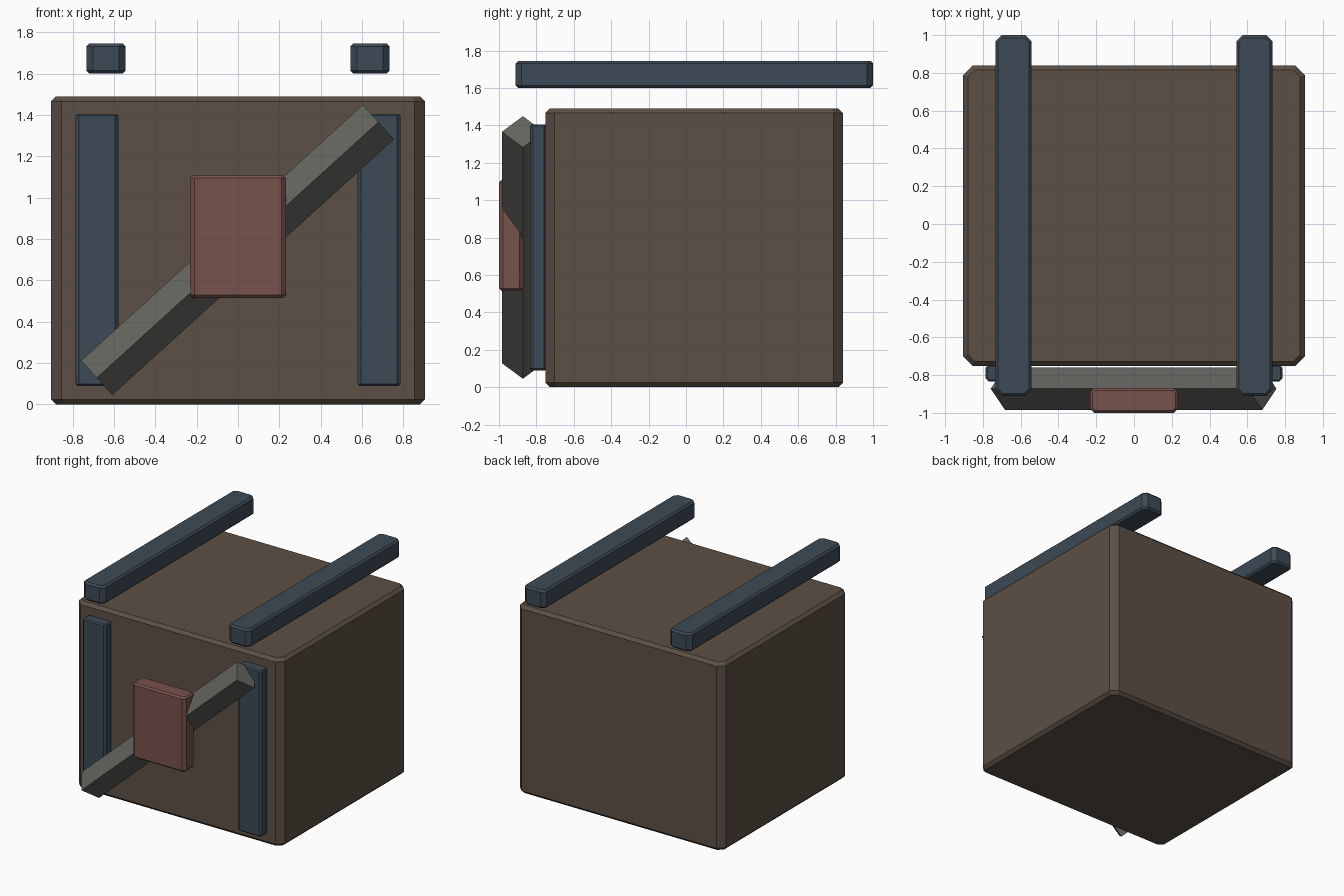
import bpy, bmesh
from math import atan2, sqrt
from mathutils import Matrix

if "Cube" in bpy.data.objects:
    bpy.data.objects.remove(bpy.data.objects["Cube"])


def material(name, rgb):
    m = bpy.data.materials.new(name)
    m.diffuse_color = (*rgb, 1)
    m.use_nodes = True
    m.node_tree.nodes["Principled BSDF"].inputs["Base Color"].default_value = m.diffuse_color
    return m


BROWN = material("brown", (0.107, 0.079, 0.060))
BLUE = material("slate_blue", (0.047, 0.068, 0.092))
GREY = material("metal_grey", (0.125, 0.130, 0.112))
RED = material("dull_red", (0.187, 0.084, 0.073))


def finish(bm, name, mat):
    bmesh.ops.recalc_face_normals(bm, faces=bm.faces)
    me = bpy.data.meshes.new(name)
    bm.to_mesh(me)
    bm.free()
    me.materials.append(mat)
    ob = bpy.data.objects.new(name, me)
    bpy.context.collection.objects.link(ob)
    return ob


def outline(x0, x1, y0, y1, c):
    """Rectangle with its four corners cut by c."""
    return [(x0 + c, y0), (x1 - c, y0), (x1, y0 + c), (x1, y1 - c),
            (x1 - c, y1), (x0 + c, y1), (x0, y1 - c), (x0, y0 + c)]


def chamfer_box(name, x, y, z, c, e, mat):
    """Box with upright edges cut by c and top and bottom rims cut by e."""
    bm = bmesh.new()
    rings = []
    for inset, h in ((e, z[0]), (0, z[0] + e), (0, z[1] - e), (e, z[1])):
        pts = outline(x[0] + inset, x[1] - inset, y[0] + inset, y[1] - inset,
                      c - inset * (2 - sqrt(2)))
        rings.append([bm.verts.new((*p, h)) for p in pts])
    for lo, hi in zip(rings, rings[1:]):
        for i in range(8):
            j = (i + 1) % 8
            bm.faces.new((lo[i], lo[j], hi[j], hi[i]))
    bm.faces.new(rings[0])
    bm.faces.new(rings[-1])
    return finish(bm, name, mat)


# Main body
chamfer_box("crate_body", (-0.904, 0.904), (-0.752, 0.839), (0, 1.49), 0.05, 0.024, BROWN)

# Front posts and floating top rails, one per side
for side, s in (("left", -1), ("right", 1)):
    px, rx = s * 0.682, s * 0.638
    chamfer_box(side + "_front_post", (px - 0.103, px + 0.103), (-0.834, -0.745),
                (0.09, 1.405), 0.015, 0.009, BLUE)
    chamfer_box(side + "_top_rail", (rx - 0.095, rx + 0.095), (-0.911, 1.0),
                (1.60, 1.745), 0.032, 0.014, BLUE)

# Diagonal four-sided bar across the front
bm = bmesh.new()
bmesh.ops.create_cone(bm, cap_ends=True, segments=4, radius1=0.1125, radius2=0.1125,
                      depth=1.84,
                      matrix=Matrix.Translation((-0.002, -0.872, 0.747))
                      @ Matrix.Rotation(atan2(1.3625, 1.2375), 4, 'Y'))
finish(bm, "diagonal_bar", GREY)

# Lock plate on the bar
chamfer_box("lock_plate", (-0.232, 0.232), (-1.0, -0.868), (0.515, 1.108), 0.022, 0.013, RED)
